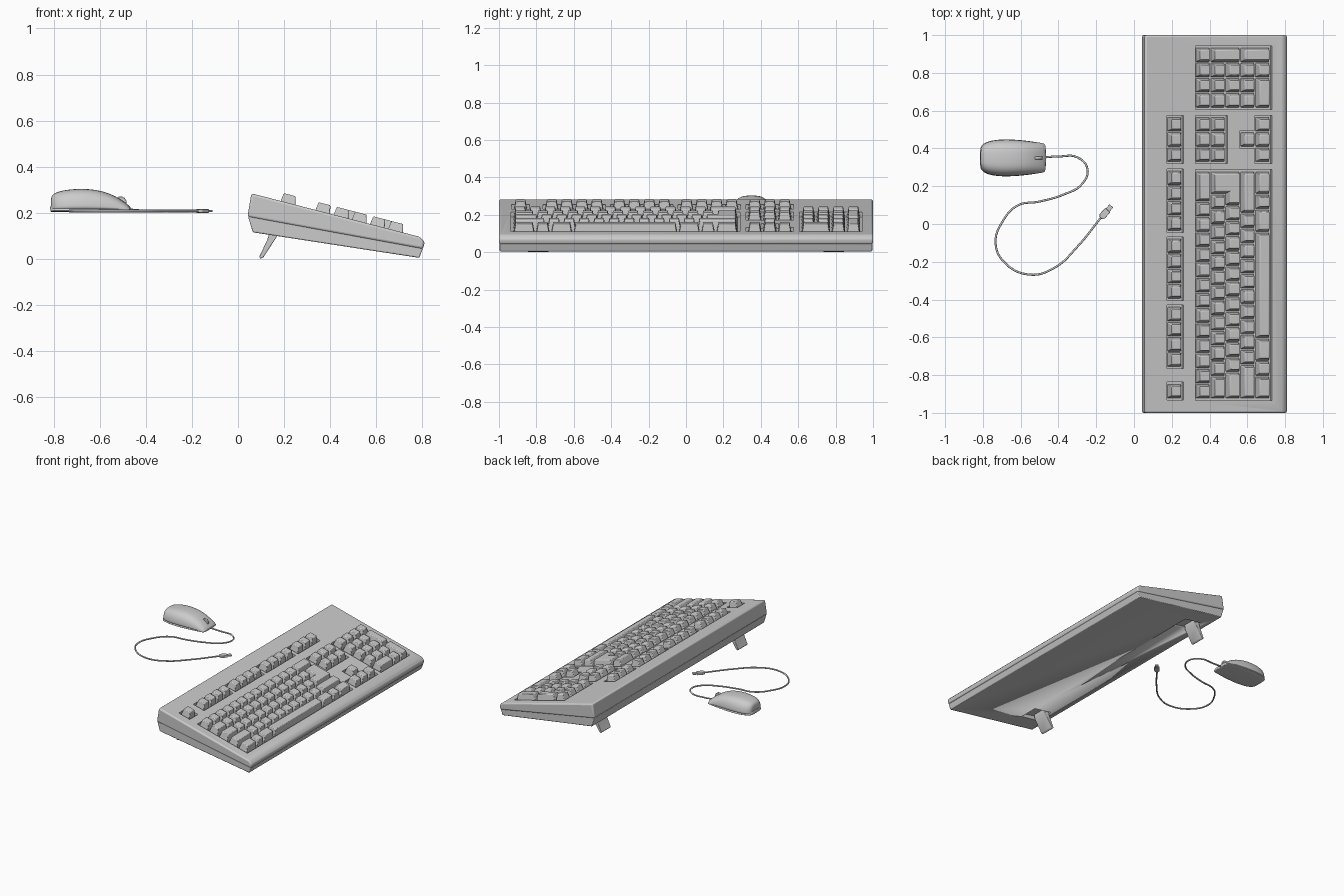
import bpy, bmesh, math
from mathutils import Vector

if "Cube" in bpy.data.objects:
    bpy.data.objects.remove(bpy.data.objects["Cube"])

SLOPE = math.atan(0.259)          # tilt of the keyboard's top face
U = 0.0803                        # key pitch
X0 = 0.33                         # back edge of the main key rows


def finish(name, bm, bevel=0, segs=2, smooth=True):
    bmesh.ops.recalc_face_normals(bm, faces=bm.faces)
    me = bpy.data.meshes.new(name)
    bm.to_mesh(me)
    bm.free()
    ob = bpy.data.objects.new(name, me)
    bpy.context.collection.objects.link(ob)
    if bevel:
        m = ob.modifiers.new("bevel", 'BEVEL')
        m.width, m.segments, m.limit_method = bevel, segs, 'ANGLE'
    if smooth:
        bpy.context.view_layer.objects.active = ob
        bpy.ops.object.select_all(action='DESELECT')
        ob.select_set(True)
        bpy.ops.object.shade_smooth_by_angle(angle=math.radians(35))
    return ob


def loft(bm, rings):
    vs = [[bm.verts.new(p) for p in r] for r in rings]
    n = len(vs[0])
    for a, b in zip(vs, vs[1:]):
        for i in range(n):
            bm.faces.new((a[i], a[(i + 1) % n], b[(i + 1) % n], b[i]))
    bm.faces.new(vs[0])
    bm.faces.new(vs[-1])


def prism(name, pts, y0, y1, bevel=0, segs=2):
    bm = bmesh.new()
    loft(bm, [[(x, y, z) for x, z in pts] for y in (y0, y1)])
    return finish(name, bm, bevel, segs)


def on_top(x, y, h):
    """Point at height h above the sloping top face."""
    return (x + h * math.sin(SLOPE), y,
            0.283 - 0.259 * (x - 0.062) + h * math.cos(SLOPE))


def block(bm, x0, x1, y0, y1, h0, h1, iy=0, ib=0, jf=0):
    loft(bm, [[on_top(*p, h0) for p in ((x0, y0), (x1, y0), (x1, y1), (x0, y1))],
              [on_top(*p, h1) for p in ((x0 + ib, y0 + iy), (x1 - jf, y0 + iy),
                                        (x1 - jf, y1 - iy), (x0 + ib, y1 - iy))]])


def key(bm, x, y, wx=1, wy=1):
    g = 0.003
    block(bm, x + g, x + wx * 0.079 - g, y + g, y + wy * U - g,
          -0.028, 0.036, 0.012, 0.008, 0.014)


def cut(target, cutter):
    cutter.hide_render = True
    cutter.display_type = 'WIRE'
    m = target.modifiers.new("cut", 'BOOLEAN')
    m.operation, m.object, m.solver = 'DIFFERENCE', cutter, 'EXACT'


# keyboard case: upper and lower shells
upper = prism("case_top", [(0.058, 0.284), (0.041, 0.182), (0.803, 0.042),
                           (0.811, 0.072), (0.79, 0.095)], -1, 1, 0.01, 3)
lower = prism("case_bottom", [(0.043, 0.186), (0.064, 0.115), (0.787, 0.004),
                              (0.803, 0.046)], -0.996, 0.996, 0.005)

# key wells sunk into the top
F_GROUPS = [(-0.925, 1), (-0.758, 4), (-0.397, 4), (-0.037, 4), (0.327, 3)]
wells = [(0.174, 0.262, y - 0.007, y + n * U + 0.007) for y, n in F_GROUPS]
wells += [(0.325, 0.73, -0.935, 0.288), (0.325, 0.494, 0.32, 0.575),
          (0.641, 0.73, 0.32, 0.575), (0.562, 0.66, 0.4, 0.495),
          (0.325, 0.73, 0.607, 0.942)]
for i, w in enumerate(wells):
    bm = bmesh.new()
    block(bm, *w, -0.028, 0.05)
    cut(upper, finish(f"well_cutter_{i}", bm, smooth=False))

# function keys
bm = bmesh.new()
for y, n in F_GROUPS:
    for i in range(n):
        key(bm, 0.179, y + i * U)
finish("function_keys", bm, 0.004)

# main typing keys, widths in key units
ROWS = [[1] * 13 + [2],
        [1.5] + [1] * 12,
        [1.75] + [1] * 11 + [2.25],
        [2.25] + [1] * 10 + [2.75],
        [1.5, 1, 1.5, 7, 1.5, 1, 1.5]]
bm = bmesh.new()
for r, row in enumerate(ROWS):
    y = -0.926
    for w in row:
        key(bm, X0 + r * 0.079, y, 1, w)
        y += w * U
key(bm, X0 + 0.079, -0.926 + 13.5 * U, 2, 1.5)   # tall half of the enter key
finish("typing_keys", bm, 0.004)

# navigation and arrow keys
bm = bmesh.new()
for i in range(3):
    for r in (0, 1, 4):
        key(bm, X0 + r * 0.079, 0.327 + i * U)
key(bm, X0 + 3 * 0.079, 0.327 + U)
finish("navigation_keys", bm, 0.004)

# number pad
bm = bmesh.new()
Y = 0.614
for r in range(4):
    for c in range(3):
        key(bm, X0 + r * 0.079, Y + c * U)
key(bm, X0 + 4 * 0.079, Y, 1, 2)
key(bm, X0 + 4 * 0.079, Y + 2 * U)
for r, w in ((0, 1), (1, 2), (3, 2)):
    key(bm, X0 + r * 0.079, Y + 3 * U, w)
finish("number_pad_keys", bm, 0.004)

# fold-out feet and their recesses
for side, y in (("left", -0.79), ("right", 0.79)):
    cut(lower, prism(f"foot_cutter_{side}", [(0.13, 0.06), (0.27, 0.04), (0.27, 0.108),
                                             (0.13, 0.135)], y - 0.07, y + 0.07))
    prism(f"foot_{side}", [(0.172, 0.13), (0.14, 0.13), (0.128, 0.085), (0.092, 0.008),
                           (0.098, 0.0), (0.11, 0.006), (0.168, 0.095)],
          y - 0.055, y + 0.055, 0.003)

# mouse: sections as x, half width, height
SECTIONS = [(-0.813, 0.048, 0.06), (-0.805, 0.066, 0.077), (-0.785, 0.083, 0.088),
            (-0.74, 0.095, 0.098), (-0.68, 0.099, 0.102), (-0.62, 0.096, 0.098),
            (-0.56, 0.09, 0.083), (-0.51, 0.082, 0.056), (-0.48, 0.077, 0.034),
            (-0.468, 0.068, 0.022)]
MY, MZ = 0.35, 0.203


def mouse_part(name, grow, cap):
    bm = bmesh.new()
    rings = []
    for x, w, h in SECTIONS:
        ring = []
        for i in range(17):
            t = math.pi * i / 16
            c, s = math.cos(t), max(math.sin(t), 0)
            ring.append((x * grow - 0.64 * (grow - 1) * -1,
                         MY + w * grow * math.copysign(abs(c) ** 0.65, c),
                         MZ + min(h, cap) * s ** 0.75))
        rings.append(ring)
    loft(bm, rings)
    ob = finish(name, bm)
    m = ob.modifiers.new("smooth", 'SUBSURF')
    m.levels = m.render_levels = 2
    return ob


mouse_part("mouse_body", 1.0, 1.0)
mouse_part("mouse_base", 1.015, 0.028)

# scroll wheel
bm = bmesh.new()
loft(bm, [[(-0.51 + 0.026 * math.cos(a * math.pi / 12), y,
            0.245 + 0.026 * math.sin(a * math.pi / 12)) for a in range(24)]
          for y in (MY - 0.008, MY + 0.008)])
finish("scroll_wheel", bm, 0.003)

# cable
PATH = [(-0.484, .352), (-.394, .358), (-.30, .353), (-.246, .289), (-.278, .209),
        (-.373, .156), (-.5, .119), (-.616, .098), (-.696, .013), (-.733, -.098),
        (-.69, -.199), (-.553, -.268), (-.42, -.231), (-.299, -.119), (-.175, .034)]
cu = bpy.data.curves.new("mouse_cable", 'CURVE')
cu.dimensions = '3D'
cu.bevel_depth, cu.bevel_resolution, cu.resolution_u = 0.0055, 2, 8
sp = cu.splines.new('BEZIER')
sp.bezier_points.add(len(PATH) - 1)
for i, (bp, p) in enumerate(zip(sp.bezier_points, PATH)):
    bp.co = (*p, 0.214 if i == 0 else 0.2075)
    bp.handle_left_type = bp.handle_right_type = 'AUTO'
bpy.context.collection.objects.link(bpy.data.objects.new("mouse_cable", cu))

# plug at the end of the cable
d = Vector((0.66, 0.75, 0)).normalized()
n = Vector((-d.y, d.x, 0))
start = Vector((-0.176, 0.032, 0.2075))
for name, stages in (("plug_grip", [(0, .009, .006), (.012, .018, .008), (.055, .018, .008)]),
                     ("plug_tip", [(.055, .013, .005), (.085, .013, .005)])):
    bm = bmesh.new()
    loft(bm, [[start + d * t + n * (w * a) + Vector((0, 0, h * b))
               for a, b in ((-1, -1), (1, -1), (1, 1), (-1, 1))] for t, w, h in stages])
    finish(name, bm, 0.002)
